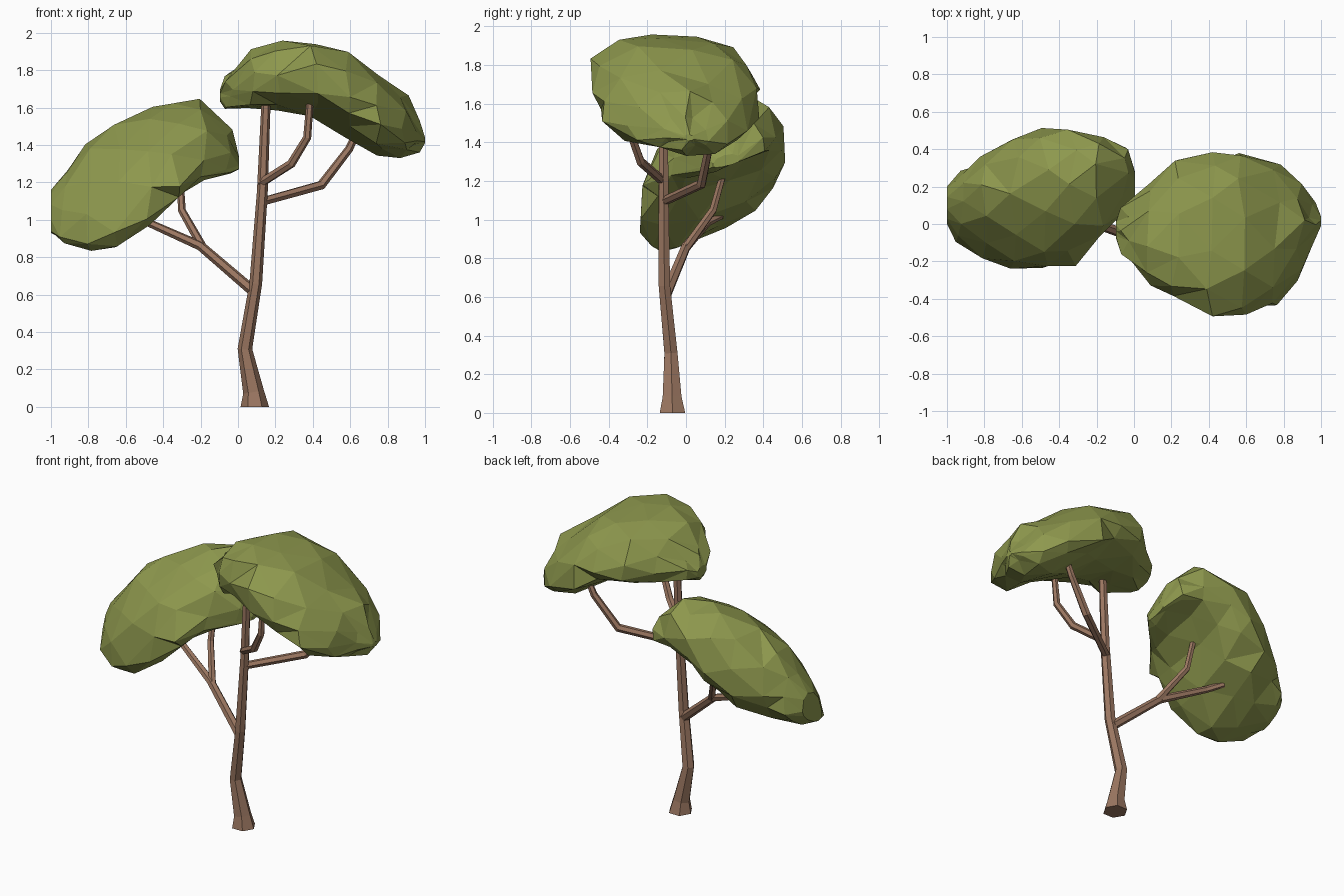
import bpy, bmesh, math, random
from mathutils import Vector

if "Cube" in bpy.data.objects:
    bpy.data.objects.remove(bpy.data.objects["Cube"])

random.seed(4)


def material(name, rgb):
    m = bpy.data.materials.new(name)
    m.diffuse_color = (*rgb, 1)
    m.use_nodes = True
    m.node_tree.nodes["Principled BSDF"].inputs["Base Color"].default_value = m.diffuse_color
    return m


BARK = material("bark", (0.33, 0.185, 0.12))
LEAF = material("leaf", (0.27, 0.315, 0.075))


def skin(name, rings, mat, triangulate=False):
    """Join equal-sized rings of points into a capped, flat-shaded solid."""
    bm = bmesh.new()
    rows = [[bm.verts.new(p) for p in r] for r in rings]
    n = len(rows[0])
    for a, b in zip(rows, rows[1:]):
        for i in range(n):
            j = (i + 1) % n
            bm.faces.new((a[i], a[j], b[j], b[i]))
    bm.faces.new(rows[0][::-1])
    bm.faces.new(rows[-1])
    if triangulate:
        bmesh.ops.triangulate(bm, faces=bm.faces[:], quad_method='SHORT_EDGE')
    bmesh.ops.recalc_face_normals(bm, faces=bm.faces[:])
    me = bpy.data.meshes.new(name)
    bm.to_mesh(me)
    bm.free()
    me.materials.append(mat)
    ob = bpy.data.objects.new(name, me)
    bpy.context.collection.objects.link(ob)
    return ob


def limb(name, path, sides=6, flat_base=False):
    """Tapered tube along (x, y, z, radius) points."""
    pts = [Vector(p[:3]) for p in path]
    rings, last = [], Vector((0, 0, 1))
    side = Vector((1, 0, 0))
    for i, p in enumerate(pts):
        t = (pts[min(i + 1, len(pts) - 1)] - pts[max(i - 1, 0)]).normalized()
        if flat_base and i == 0:
            t = Vector((0, 0, 1))
        side = last.rotation_difference(t) @ side
        last = t
        up = t.cross(side)
        rings.append([p + path[i][3] * (side * math.cos(a) + up * math.sin(a))
                      for a in (2 * math.pi * k / sides for k in range(sides))])
    return skin(name, rings, BARK)


def canopy(name, sections, shear, flat, sides=11, jitter=0.018):
    """Leaf mass lofted along x from (x, y0, y1, z0, z1) section boxes.
    shear tilts each section, flat squashes its underside."""
    rings = []
    for s, (x, y0, y1, z0, z1) in enumerate(sections):
        raw = []
        for k in range(sides):
            a = 2 * math.pi * (k + 0.5 * (s % 2)) / sides
            u, v = (math.copysign(abs(f) ** 0.9, f) for f in (math.cos(a), math.sin(a)))
            raw.append((u, (v if v > 0 else v * flat) + shear * u))
        us, vs = [r[0] for r in raw], [r[1] for r in raw]
        inner = 0 < s < len(sections) - 1
        j = jitter if inner else 0
        ring = []
        for u, v in raw:
            fy = (u - min(us)) / (max(us) - min(us))
            fz = (v - min(vs)) / (max(vs) - min(vs))
            ring.append((x + random.uniform(-1.4, 1.4) * j,
                         y0 + (y1 - y0) * fy + random.uniform(-j, j),
                         z0 + (z1 - z0) * fz + random.uniform(-j, j)))
        rings.append(ring)
    return skin(name, rings, LEAF, True)


# Trunk with flared foot
limb("trunk", [(0.09, -0.07, 0, 0.076), (0.083, -0.072, 0.08, 0.056),
               (0.037, -0.078, 0.31, 0.039), (0.095, -0.112, 0.66, 0.034),
               (0.13, -0.116, 1.15, 0.029), (0.152, -0.116, 1.68, 0.024)], flat_base=True)

# Branches
limb("left_branch", [(0.08, -0.10, 0.62, 0.029), (-0.2, 0.0, 0.86, 0.026),
                     (-0.48, 0.11, 0.985, 0.021), (-0.56, 0.18, 1.02, 0.019)])
limb("left_fork", [(-0.19, 0.0, 0.855, 0.024), (-0.3, 0.14, 1.05, 0.021),
                   (-0.315, 0.215, 1.32, 0.017)])
limb("right_branch", [(0.12, -0.115, 1.095, 0.024), (0.445, 0.08, 1.185, 0.026),
                      (0.595, 0.12, 1.38, 0.022), (0.65, 0.125, 1.5, 0.018)])
limb("front_branch", [(0.12, -0.115, 1.195, 0.024), (0.285, -0.235, 1.3, 0.024),
                      (0.37, -0.285, 1.44, 0.022), (0.385, -0.29, 1.63, 0.019)])

# Leaf masses
canopy("left_canopy", [
    (-1.0, 0.0, 0.2, 0.93, 1.16), (-0.93, -0.10, 0.27, 0.88, 1.26),
    (-0.80, -0.20, 0.37, 0.845, 1.42), (-0.64, -0.24, 0.46, 0.86, 1.52),
    (-0.48, -0.24, 0.50, 0.97, 1.59), (-0.33, -0.21, 0.49, 1.12, 1.62),
    (-0.18, -0.08, 0.46, 1.20, 1.635), (-0.05, 0.05, 0.41, 1.25, 1.50),
    (0.005, 0.14, 0.28, 1.27, 1.34)], shear=0.36, flat=0.35)
canopy("right_canopy", [
    (-0.095, -0.08, 0.02, 1.63, 1.70), (-0.05, -0.17, 0.07, 1.60, 1.78),
    (0.07, -0.32, 0.21, 1.585, 1.90), (0.22, -0.39, 0.33, 1.58, 1.955),
    (0.41, -0.48, 0.38, 1.56, 1.95), (0.58, -0.50, 0.37, 1.46, 1.89),
    (0.76, -0.44, 0.33, 1.36, 1.755), (0.89, -0.29, 0.22, 1.34, 1.65),
    (0.96, -0.10, 0.10, 1.37, 1.53), (1.0, -0.01, 0.04, 1.41, 1.44)], shear=-0.14, flat=0.6)
